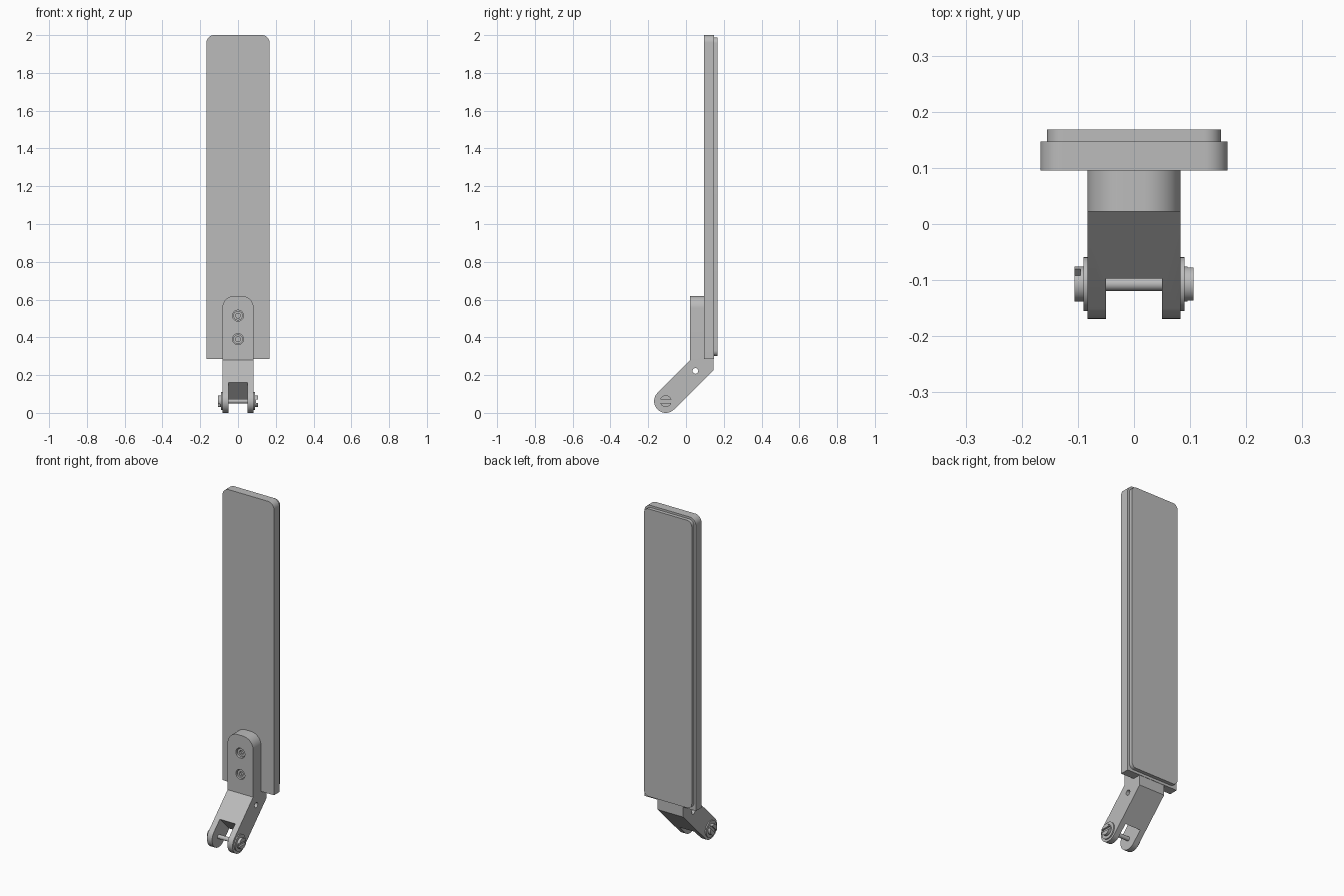
import bpy, bmesh
from math import pi, cos, sin, radians
from mathutils import Matrix, Vector

if "Cube" in bpy.data.objects:
    bpy.data.objects.remove(bpy.data.objects["Cube"])

grey = bpy.data.materials.new("plain_grey")
grey.use_nodes = True
grey.diffuse_color = (0.5, 0.5, 0.5, 1)
grey.node_tree.nodes["Principled BSDF"].inputs["Base Color"].default_value = grey.diffuse_color


def finish(name, bm):
    bmesh.ops.recalc_face_normals(bm, faces=bm.faces)
    mesh = bpy.data.meshes.new(name)
    bm.to_mesh(mesh)
    bm.free()
    mesh.materials.append(grey)
    obj = bpy.data.objects.new(name, mesh)
    bpy.context.collection.objects.link(obj)
    return obj


def prism(name, points, axis, lo, hi):
    """Extrude an outline: (y, z) points along x, or (x, z) points along y."""
    place = (lambda a, b: (lo, a, b)) if axis == "x" else (lambda a, b: (a, lo, b))
    shift = (hi - lo, 0, 0) if axis == "x" else (0, hi - lo, 0)
    bm = bmesh.new()
    face = bm.faces.new([bm.verts.new(place(a, b)) for a, b in points])
    new = bmesh.ops.extrude_face_region(bm, geom=[face])["geom"]
    moved = [v for v in new if isinstance(v, bmesh.types.BMVert)]
    bmesh.ops.translate(bm, verts=moved, vec=shift)
    return finish(name, bm)


def arc(cx, cy, r, start, end, steps=12):
    angles = [radians(start + (end - start) * i / steps) for i in range(steps + 1)]
    return [(cx + r * cos(a), cy + r * sin(a)) for a in angles]


def rounded(half, bottom, top, r, r_bottom=0):
    """Panel outline with rounded top corners and optional rounded bottom corners."""
    pts = arc(half - r, top - r, r, 0, 90) + arc(r - half, top - r, r, 90, 180)
    if r_bottom:
        q = r_bottom
        return pts + arc(q - half, bottom + q, q, 180, 270) + arc(half - q, bottom + q, q, 270, 360)
    return pts + [(-half, bottom), (half, bottom)]


def disc(name, axis, a, b, r, lo, hi, sides=40):
    return prism(name, arc(a, b, r, 0, 360 - 360 / sides, sides - 1), axis, lo, hi)


def box(name, centre, size, tilt=0):
    bm = bmesh.new()
    m = Matrix.Translation(centre) @ Matrix.Rotation(radians(tilt), 4, "X") @ Matrix.Diagonal((*size, 1))
    bmesh.ops.create_cube(bm, size=1, matrix=m)
    return finish(name, bm)


def cut(obj, tool, operation="DIFFERENCE"):
    mod = obj.modifiers.new("cut", "BOOLEAN")
    mod.operation, mod.object, mod.solver = operation, tool, "EXACT"
    bpy.context.view_layer.update()
    graph = bpy.context.evaluated_depsgraph_get()
    mesh = bpy.data.meshes.new_from_object(obj.evaluated_get(graph))
    obj.modifiers.clear()
    obj.data = mesh
    bpy.data.objects.remove(tool)


parts = []

# Long plate and the thinner pad on its back
parts.append(prism("plate", rounded(0.167, 0.285, 2.0, 0.04), "y", 0.095, 0.147))
parts.append(prism("back_pad", rounded(0.155, 0.3, 1.988, 0.03, 0.03), "y", 0.147, 0.168))

# Bent bracket: upright tongue, elbow, and sloping arm with a round end
py, pz, pr = -0.107, 0.062, 0.062
profile = arc(py, pz, pr, 135, 315, 24) + [
    (0.145, 0.226), (0.145, 0.285), (0.095, 0.285), (0.095, 0.62), (0.022, 0.62), (0.022, 0.279)]
bracket = prism("bracket", profile, "x", -0.083, 0.083)
cut(bracket, prism("tongue_shape", rounded(0.083, -0.1, 0.62, 0.065), "y", -0.4, 0.4), "INTERSECT")

# Fork slot, square to the sloping arm
along = Vector((0, cos(pi / 4), sin(pi / 4)))
slot_centre = Vector((0, py, pz)) + along * (0.076 - 0.15)
cut(bracket, box("fork_slot", slot_centre, (0.1, 0.3, 0.3), 45))
cut(bracket, disc("cross_hole", "x", 0.05, 0.222, 0.015, -0.2, 0.2, 24))

# Socket screws sunk into the tongue
for label, z in (("lower", 0.39), ("upper", 0.515)):
    cut(bracket, disc("counterbore", "y", 0, z, 0.029, -0.1, 0.05))
    screw = disc(label + "_screw", "y", 0, z, 0.025, 0.03, 0.055)
    cut(screw, disc("socket", "y", 0, z, 0.014, 0, 0.045, 6))
    parts.append(screw)
parts.append(bracket)

# Pivot pin with a washer and a slotted head at each end
parts.append(disc("pivot_pin", "x", py, pz, 0.012, -0.085, 0.085, 24))
for side, s, tilt in (("left", 1, 0), ("right", -1, 45)):
    parts.append(disc(side + "_washer", "x", py, pz, 0.048, s * 0.083, s * 0.09))
    head = disc(side + "_pin_head", "x", py, pz, 0.031, s * 0.09, s * 0.106)
    cut(head, box("head_slot", (s * 0.106, py, pz), (0.022, 0.1, 0.017), tilt))
    parts.append(head)

# Smooth the round surfaces, keep edges sharp
bpy.ops.object.select_all(action="DESELECT")
for part in parts:
    part.select_set(True)
bpy.context.view_layer.objects.active = bracket
bpy.ops.object.shade_smooth_by_angle(angle=radians(30))
